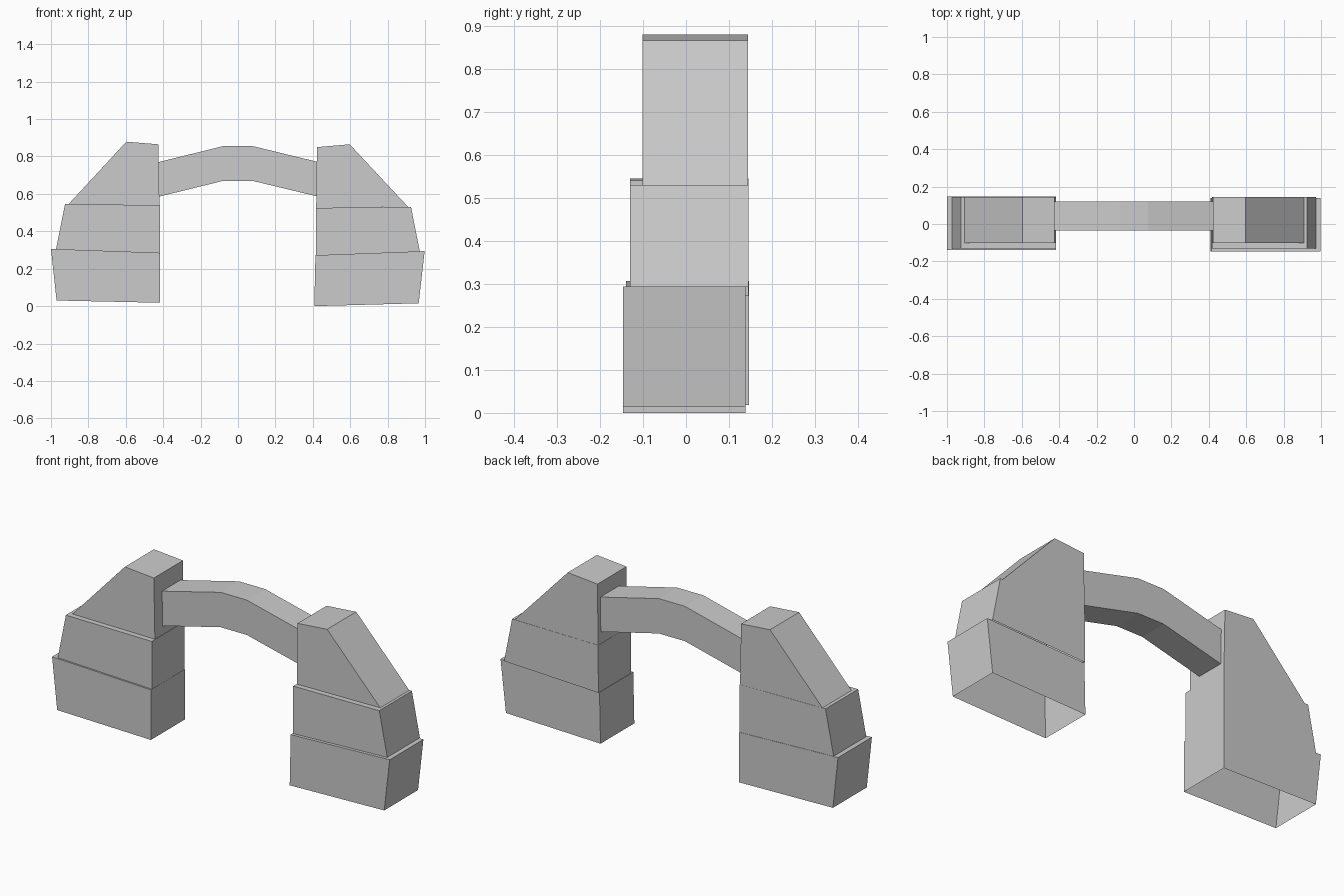
import bpy, bmesh


def slab(name, profile, y0, y1, open_edges=()):
    """Extrude an x-z profile from y0 to y1, leaving the listed sides open."""
    bm = bmesh.new()
    front = [bm.verts.new((x, y0, z)) for x, z in profile]
    back = [bm.verts.new((x, y1, z)) for x, z in profile]
    n = len(profile)
    bm.faces.new(front)
    bm.faces.new(back[::-1])
    for i in range(n):
        if i not in open_edges:
            j = (i + 1) % n
            bm.faces.new((front[j], front[i], back[i], back[j]))
    mesh = bpy.data.meshes.new(name)
    bm.to_mesh(mesh)
    bm.free()
    obj = bpy.data.objects.new(name, mesh)
    bpy.context.collection.objects.link(obj)
    return obj


# Left pier: three stepped blocks, hollow underneath
slab("left_pier_base", [(-0.97, 0.03), (-0.417, 0.018), (-0.417, 0.285), (-1.0, 0.306)],
     -0.139, 0.147, (0,))
slab("left_pier_middle", [(-0.973, 0.304), (-0.418, 0.284), (-0.418, 0.54), (-0.925, 0.545)],
     -0.13, 0.145, (0,))
slab("left_pier_top", [(-0.907, 0.544), (-0.42, 0.539), (-0.426, 0.865), (-0.597, 0.879)],
     -0.101, 0.144, (0,))

# Right pier: the same blocks, set slightly lower
slab("right_pier_base", [(0.408, 0.0), (0.966, 0.015), (0.998, 0.294), (0.414, 0.272)],
     -0.147, 0.138, (0,))
slab("right_pier_middle", [(0.416, 0.272), (0.972, 0.293), (0.925, 0.53), (0.417, 0.525)],
     -0.13, 0.145, (0,))
slab("right_pier_top", [(0.418, 0.525), (0.91, 0.53), (0.597, 0.865), (0.422, 0.85)],
     -0.101, 0.144, (0,))

# Faceted arch bridging the piers, ends against the pier faces
slab("arch_span", [(-0.424, 0.585), (-0.078, 0.67), (0.076, 0.67), (0.422, 0.587),
                   (0.422, 0.772), (0.076, 0.856), (-0.078, 0.856), (-0.424, 0.77)],
     -0.034, 0.12, (3, 7))
